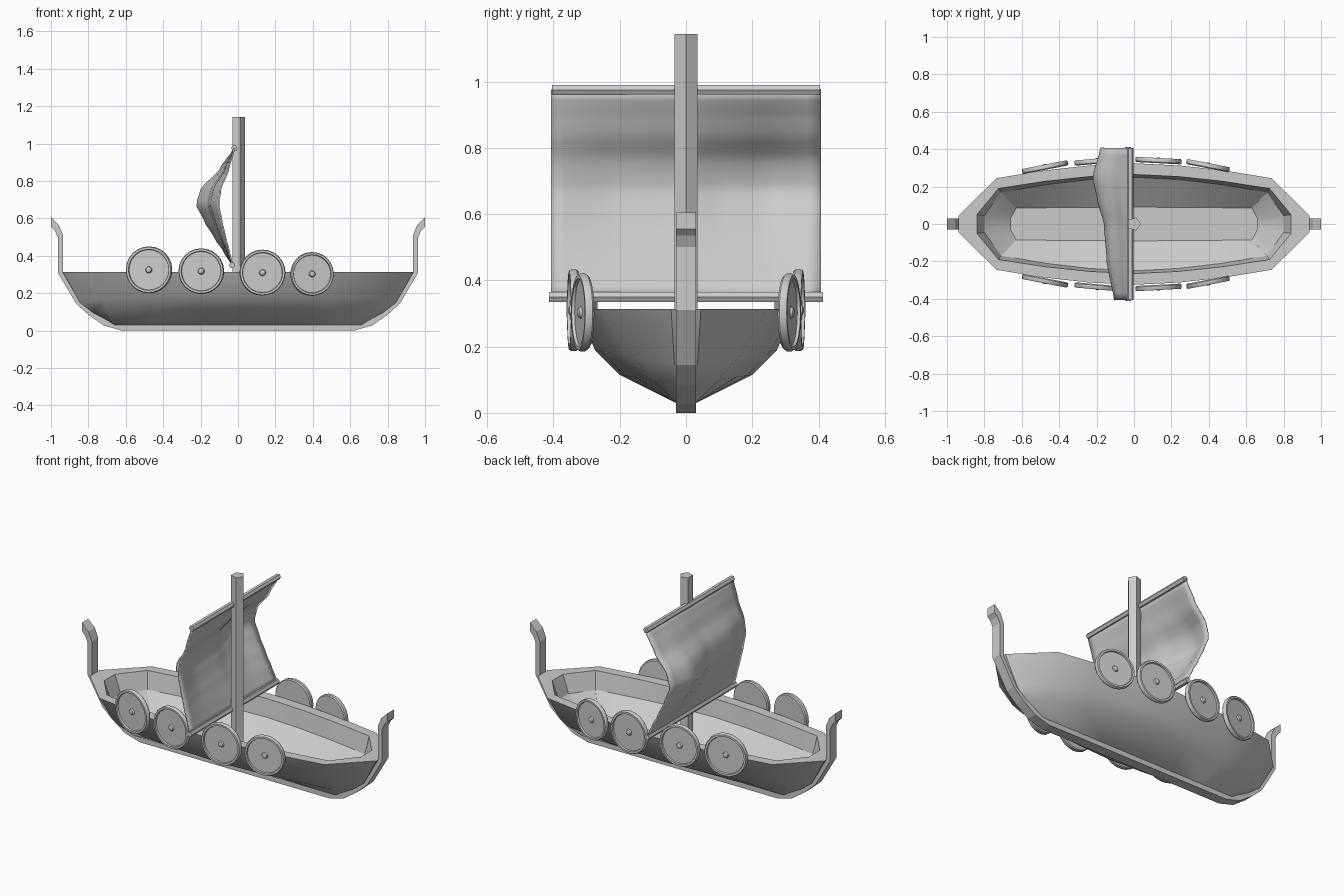
import bpy, bmesh, math
from mathutils import Matrix, Vector

if "Cube" in bpy.data.objects:
    bpy.data.objects.remove(bpy.data.objects["Cube"])


def make(name, verts, faces, smooth=None):
    me = bpy.data.meshes.new(name)
    me.from_pydata(verts, [], faces)
    bm = bmesh.new()
    bm.from_mesh(me)
    bmesh.ops.recalc_face_normals(bm, faces=bm.faces)
    bm.to_mesh(me)
    bm.free()
    ob = bpy.data.objects.new(name, me)
    bpy.context.collection.objects.link(ob)
    if smooth:
        bpy.ops.object.select_all(action='DESELECT')
        bpy.context.view_layer.objects.active = ob
        ob.select_set(True)
        bpy.ops.object.shade_smooth_by_angle(angle=math.radians(smooth))
    return ob


# Hull: half sections from the keel, up over the gunwale, down to the floor
end = [(.69, .03, .05), (.775, .03, .096), (.845, .035, .15), (.938, .045, .313),
       (.84, .05, .313), (.80, .045, .21), (.66, .03, .10)]
bow = [(.66, .03, .03), (.70, .10, .10), (.715, .16, .17), (.735, .245, .313),
       (.725, .19, .313), (.71, .17, .21), (.63, .085, .10)]
mid = [(0, .03, .03), (0, .20, .115), (0, .275, .19), (0, .325, .313),
       (0, .265, .313), (0, .25, .21), (0, .09, .10)]


def section(t):
    """Section between midship (t=0) and bow (t=1), with a curved plan."""
    w = abs(t) ** 1.7
    return [(b[0] * t, m[1] + (b[1] - m[1]) * w, m[2] + (b[2] - m[2]) * w)
            for m, b in zip(mid, bow)]


cols = [[(-x, y, z) for x, y, z in end]]
cols += [section(t) for t in (-1, -.66, -.33, 0, .33, .66, 1)] + [end]
n, verts, faces = len(mid), [], []
for c in cols:
    verts += c + [(x, -y, z) for x, y, z in c]
for i in range(len(cols) - 1):
    a, b = i * 2 * n, (i + 1) * 2 * n
    for s in (0, n):
        for k in range(n - 1):
            faces.append((a + s + k, b + s + k, b + s + k + 1, a + s + k + 1))
    for k in (0, n - 1):
        faces.append((a + k, b + k, b + n + k, a + n + k))
for a in (0, (len(cols) - 1) * 2 * n):
    for k in range(n - 1):
        faces.append((a + k, a + k + 1, a + n + k + 1, a + n + k))
make("hull", verts, faces, 30)

# Keel and stem posts: one square band swept along the centre line
outer = [(1, .555), (.98, .535), (.963, .50), (.963, .31), (.866, .145),
         (.80, .085), (.717, .027), (.62, 0)]
inner = [(1, .605), (.958, .565), (.935, .51), (.935, .31), (.845, .155),
         (.775, .10), (.695, .055), (.605, .035)]
pairs = list(zip(outer, inner))
pairs += [((-o[0], o[1]), (-i[0], i[1])) for o, i in reversed(pairs)]
verts, faces = [], []
for o, i in pairs:
    verts += [(p[0], y, p[1]) for p, y in ((o, -.03), (o, .03), (i, .03), (i, -.03))]
for j in range(len(pairs) - 1):
    for k in range(4):
        l = (k + 1) % 4
        faces.append((j * 4 + k, j * 4 + l, j * 4 + 4 + l, j * 4 + 4 + k))
e = len(verts)
faces += [(0, 1, 2, 3), (e - 4, e - 3, e - 2, e - 1)]
make("keel", verts, faces)


# Mast and yards: low-sided poles
def pole(name, a, b, r, sides):
    a, b = Vector(a), Vector(b)
    side = Vector((1, 0, 0))
    up = (b - a).normalized().cross(side)
    vs = [p + r * (math.cos(2 * math.pi * k / sides) * side + math.sin(2 * math.pi * k / sides) * up)
          for p in (a, b) for k in range(sides)]
    fs = [(k, (k + 1) % sides, sides + (k + 1) % sides, sides + k) for k in range(sides)]
    fs += [tuple(range(sides)), tuple(range(sides, 2 * sides))]
    return make(name, vs, fs)


pole("mast", (0, 0, .08), (0, 0, 1.143), .037, 5)
pole("upper_yard", (-.02, -.405, .975), (-.02, .405, .975), .017, 6)
pole("lower_yard", (-.032, -.413, .35), (-.032, .413, .35), .017, 6)


# Sail: billowing sheet, fuller toward +y
def interp(table, v):
    for (a, p), (b, q) in zip(table, table[1:]):
        if v <= b:
            t = max(0, (v - a) / (b - a))
            t = .5 * t + .5 * t * t * (3 - 2 * t)
            return p + (q - p) * t
    return table[-1][1]


depth = [(-.407, .105), (-.2, .145), (0, .16), (.12, .195), (.25, .222), (.407, .18)]
belly = [(.35, .0), (.42, .22), (.50, .5), (.59, .78), (.675, 1), (.755, .88), (.86, .38), (.975, 0)]
NY, NZ = 20, 20
verts = []
for j in range(NZ + 1):
    z = .35 + .625 * j / NZ
    base = -.03 + .01 * j / NZ
    for i in range(NY + 1):
        y = -.407 + .814 * i / NY
        verts.append((base - (interp(depth, y) - .025) * interp(belly, z), y, z))
W = NY + 1
faces = [(j * W + i, j * W + i + 1, (j + 1) * W + i + 1, (j + 1) * W + i)
         for j in range(NZ) for i in range(NY)]
sail = make("sail", verts, faces, 40)
sol = sail.modifiers.new("thickness", 'SOLIDIFY')
sol.thickness, sol.offset = .008, 0


# Shields: lathed disc with raised rim and a centre boss, facing -y
def shield(name, x, y, z, r, tilt, side):
    prof = [(r * .96, 0), (r, .006), (r, .022), (r * .97, .028), (r * .88, .028), (r * .86, .019),
            (.018, .019), (.014, .027), (.006, .031)]
    S = 24
    rot = Matrix.Rotation(tilt, 3, 'Z')
    vs = []
    for rad, h in prof:
        for k in range(S):
            a = 2 * math.pi * k / S
            p = rot @ Vector((rad * math.cos(a), h, rad * math.sin(a)))
            vs.append((x + p.x, side * (y + p.y), z + p.z))
    fs = [(i * S + k, i * S + (k + 1) % S, (i + 1) * S + (k + 1) % S, (i + 1) * S + k)
          for i in range(len(prof) - 1) for k in range(S)]
    fs += [tuple(range(S)), tuple(range((len(prof) - 1) * S, len(prof) * S))]
    make(name, vs, fs, 35)


spots = [(-.473, .290, .325, .125, 11), (-.195, .322, .318, .122, 5),
         (.13, .325, .310, .123, -3), (.393, .298, .303, .117, -11)]
for i, (x, y, z, r, t) in enumerate(spots):
    for side, tag in ((-1, "front"), (1, "back")):
        shield(f"shield_{tag}_{i + 1}", x, y, z, r, math.radians(t), side)
